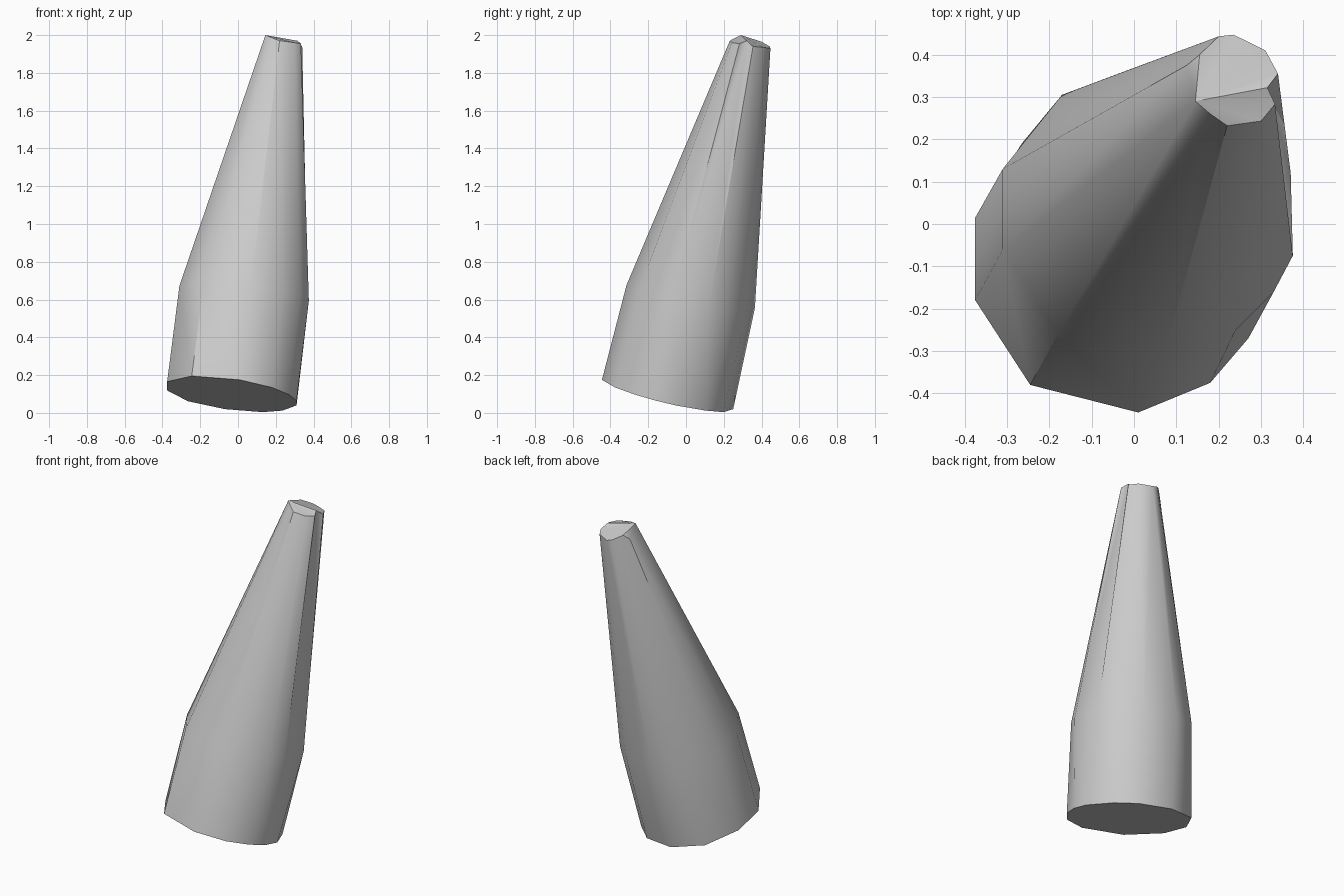
import bpy
import bmesh
import math

default_cube = bpy.data.objects.get("Cube")
if default_cube:
    bpy.data.objects.remove(default_cube, do_unlink=True)


def make_material(name, colour):
    material = bpy.data.materials.new(name)
    material.use_nodes = True
    material.diffuse_color = colour
    shader = material.node_tree.nodes["Principled BSDF"]
    shader.inputs["Base Color"].default_value = colour
    return material


def on_plane(outline, height, slope_x, slope_y):
    """Lift a flat outline on to a tilted plane."""
    return [(x, y, height + slope_x * x + slope_y * y) for x, y in outline]


def add_ring(bm, points):
    return [bm.verts.new(point) for point in points]


def bridge(bm, lower, upper):
    """Join two rings with triangles, so that the groove keeps its sharp lip."""
    count = len(lower)
    for i in range(count):
        j = (i + 1) % count
        bm.faces.new((lower[i], lower[j], upper[i]))
        bm.faces.new((lower[j], upper[j], upper[i]))


# Tilted flat base
base_outline = [(-.375, .015), (-.375, -.18), (-.245, -.38), (.01, -.445),
                (.18, -.375), (.27, -.27), (.31, -.16), (.31, -.055),
                (.235, .105), (.13, .2), (-.07, .25), (-.265, .19)]

# Shoulder where the taper begins
shoulder_outline = [(-.31, .13), (-.31, -.06), (-.18, -.26), (.07, -.315),
                    (.24, -.25), (.33, -.16), (.375, -.075), (.37, .12),
                    (.295, .23), (.19, .32), (-.01, .365), (-.17, .305)]

# Blunt tip, notched on one side by the groove
tip_points = [(.125, .375, 1.94), (.145, .29, 2), (.18, .26, 1.985),
              (.22, .232, 1.97), (.3, .243, 1.96), (.333, .283, 1.955),
              (.315, .322, 1.97), (.34, .355, 1.94), (.31, .41, 1.935),
              (.235, .447, 1.93), (.2, .443, 1.94), (.155, .4, 1.965)]

bm = bmesh.new()
base = add_ring(bm, on_plane(base_outline, .07, -.14, -.239))
shoulder = add_ring(bm, on_plane(shoulder_outline, .625, -.12, -.19))
tip = add_ring(bm, tip_points)

# Tapered sides
bridge(bm, base, shoulder)
bridge(bm, shoulder, tip)

# Flat base cap and faceted tip cap fanned from the peak
bm.faces.new(list(reversed(base)))
peak = tip[1]
rim = tip[2:] + tip[:1]
for first, second in zip(rim, rim[1:]):
    bm.faces.new((peak, first, second))
bmesh.ops.recalc_face_normals(bm, faces=bm.faces[:])

mesh = bpy.data.meshes.new("tapered_spike")
bm.to_mesh(mesh)
bm.free()
mesh.materials.append(make_material("light grey", (.6, .6, .6, 1)))

spike = bpy.data.objects.new("tapered_spike", mesh)
bpy.context.collection.objects.link(spike)
bpy.ops.object.select_all(action="DESELECT")
spike.select_set(True)
bpy.context.view_layer.objects.active = spike
bpy.ops.object.shade_smooth_by_angle(angle=math.radians(40))
